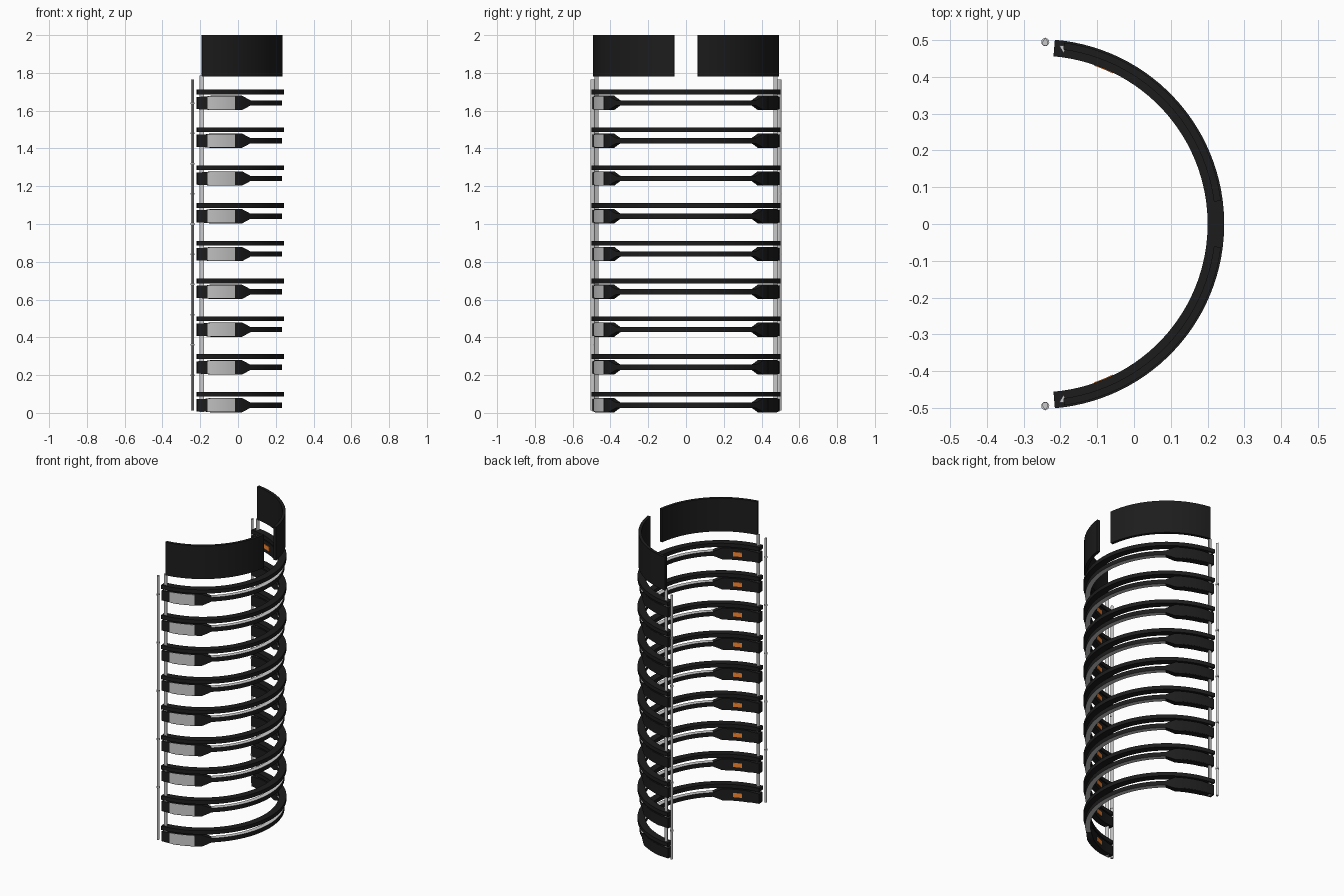
import bpy, bmesh
from math import cos, sin, radians, pi

if "Cube" in bpy.data.objects:
    bpy.data.objects.remove(bpy.data.objects["Cube"])

CX = -0.257  # centre of the big arc
LEVELS = [0.2 * i for i in range(9)]


def mat(name, c):
    m = bpy.data.materials.new(name)
    m.diffuse_color = (*c, 1)
    m.use_nodes = True
    m.node_tree.nodes["Principled BSDF"].inputs["Base Color"].default_value = m.diffuse_color
    return m


BLACK = mat("black", (0.012, 0.012, 0.012))
ORANGE = mat("orange", (1.0, 0.25, 0.03))


def make(name, bm, material=None, loc_z=0.0):
    bmesh.ops.recalc_face_normals(bm, faces=bm.faces)
    me = bpy.data.meshes.new(name)
    bm.to_mesh(me)
    bm.free()
    if material:
        me.materials.append(material)
    ob = bpy.data.objects.new(name, me)
    bpy.context.collection.objects.link(ob)
    ob.location.z = loc_z
    bpy.ops.object.select_all(action='DESELECT')
    ob.select_set(True)
    bpy.context.view_layer.objects.active = ob
    bpy.ops.object.shade_smooth_by_angle(angle=radians(25))
    return ob


def loft(rings):
    bm = bmesh.new()
    vs = [[bm.verts.new(p) for p in r] for r in rings]
    n = len(rings[0])
    for a, b in zip(vs, vs[1:]):
        for i in range(n):
            j = (i + 1) % n
            bm.faces.new((a[i], a[j], b[j], b[i]))
    bm.faces.new(vs[0])
    bm.faces.new(vs[-1])
    return bm


def arc(stations, step=3.0):
    """Sweep a box section (angle, z0, z1, r0, r1) round the arc."""
    rings = []
    for k, (a, b) in enumerate(zip(stations, stations[1:])):
        n = max(1, round(abs(b[0] - a[0]) / step))
        for i in range(n + (k == len(stations) - 2)):
            t = i / n
            ang, z0, z1, r0, r1 = [p + (q - p) * t for p, q in zip(a, b)]
            c, s = cos(radians(ang)), sin(radians(ang))
            rings.append([(CX + r * c, r * s, z) for r, z in
                          ((r0, z0), (r1, z0), (r1, z1), (r0, z1))])
    return loft(rings)


def simple(a0, a1, *sec):
    return arc([(a0, *sec), (a1, *sec)])


def copies(ob):
    """Repeat a part on every higher level."""
    for z in LEVELS[1:]:
        c = ob.copy()
        c.location.z += z
        bpy.context.collection.objects.link(c)


# Flat upper hoop band
copies(make("hoop_band", simple(-85.2, 85.2, 0.086, 0.111, 0.457, 0.502), BLACK))

# Thin lower bar, with bare grey top and underside
bar = make("lower_bar", simple(-52, 52, 0.027, 0.055, 0.46, 0.491), BLACK)
bar.data.materials.append(mat("bare_grey", (0.6, 0.6, 0.6)))
for p in bar.data.polygons:
    if abs(p.normal.z) > 0.9:
        p.material_index = 1
copies(bar)

for s, side in ((-1, "front"), (1, "rear")):
    # Deep end block tapering down to the bar
    copies(make(side + "_end_block", arc([
        (s * 85.2, 0.008, 0.073, 0.458, 0.496),
        (s * 79, 0.006, 0.075, 0.458, 0.497),
        (s * 76, 0.003, 0.079, 0.458, 0.497),
        (s * 56, 0.003, 0.079, 0.458, 0.497),
        (s * 49, 0.027, 0.055, 0.46, 0.491)]), BLACK))
    # Outer cover plate and orange inner label
    copies(make(side + "_cover_plate",
                simple(s * 79, s * 61, 0.007, 0.075, 0.49, 0.499),
                None if s < 0 else BLACK))
    copies(make(side + "_inner_tag",
                simple(s * 71, s * 64, 0.028, 0.056, 0.455, 0.46), ORANGE))
    # Curved header panel
    make(side + "_header_panel",
         simple(s * 82.2, s * 7.3, 1.78, 2.0, 0.478, 0.497), BLACK)

    # Triangular upright running through the block ends
    tri = [(-0.203, s * 0.485), (-0.181, s * 0.485), (-0.192, s * 0.464)]
    make(side + "_upright",
         loft([[(x, y, z) for x, y in tri] for z in (0.004, 1.785)]))

    # Teardrop outer pole
    y0 = s * 0.492
    drop = [(-0.241, y0 + s * 0.014)]
    for i in range(9):
        a = pi * (0.1 - 1.2 * i / 8)
        drop.append((-0.241 + 0.008 * cos(a), y0 + s * 0.008 * sin(a)))
    make(side + "_outer_pole",
         loft([[(x, y, z) for x, y in drop] for z in (0.012, 1.765)]))

    # Small knuckles along the pole
    for k in range(5):
        bm = bmesh.new()
        bmesh.ops.create_cone(bm, cap_ends=True, segments=12, radius1=0.011,
                              radius2=0.011, depth=0.008)
        ob = make(side + "_pole_knuckle", bm, None,
                  (0.36 if s < 0 else 0.2) + 0.32 * k)
        ob.location.x, ob.location.y = -0.241, s * 0.494
